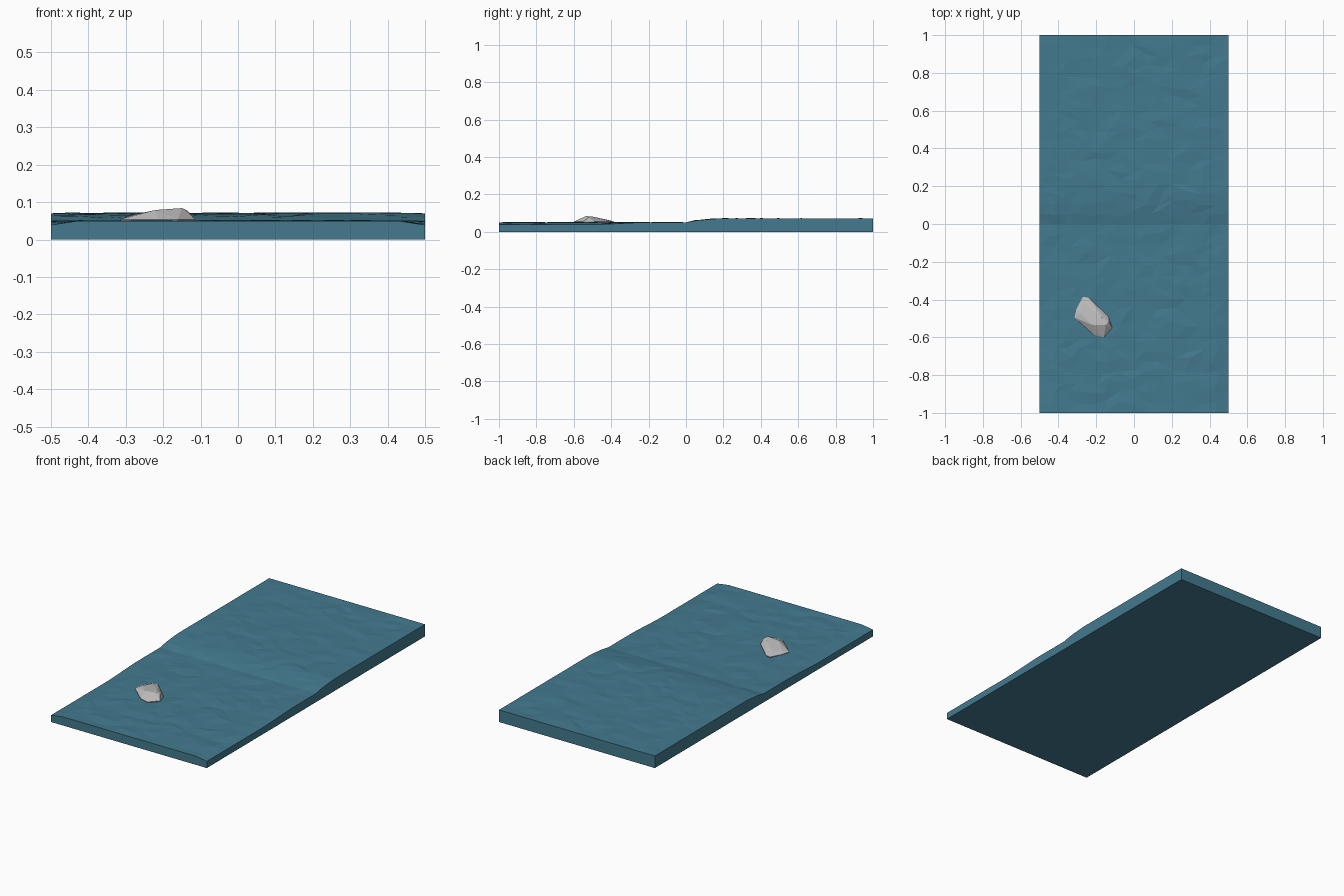
import bpy, bmesh, math, random
from mathutils import Vector

random.seed(7)
cube = bpy.data.objects.get("Cube")
if cube:
    bpy.data.objects.remove(cube, do_unlink=True)


def material(name, rgb):
    m = bpy.data.materials.new(name)
    m.use_nodes = True
    m.diffuse_color = (*rgb, 1)
    m.node_tree.nodes["Principled BSDF"].inputs["Base Color"].default_value = (*rgb, 1)
    return m


def finish(bm, name, mat):
    bmesh.ops.recalc_face_normals(bm, faces=bm.faces)
    mesh = bpy.data.meshes.new(name)
    bm.to_mesh(mesh)
    bm.free()
    mesh.materials.append(mat)
    obj = bpy.data.objects.new(name, mesh)
    bpy.context.collection.objects.link(obj)
    return obj


def smooth(a, b, t):
    t = min(max((t - a) / (b - a), 0), 1)
    return t * t * (3 - 2 * t)


def water_height(x, y):
    # shallow front level, raised back level, rolled-off edges at the front
    z = 0.05 + 0.01 * smooth(0, 0.05, y) + 0.01 * smooth(0.04, 0.17, y)
    z -= 0.011 * smooth(0.42, 0.5, abs(x)) * smooth(0.2, 0.5, -y)
    return z


def water_tile(name, y_mid, mat, n=14):
    bm = bmesh.new()
    bmesh.ops.create_grid(bm, x_segments=n, y_segments=n + 4, size=0.5)
    # faceted ripples: jitter inside, straight outer walls
    for v in bm.verts:
        inside = not v.is_boundary
        if inside:
            v.co.x += random.uniform(-0.02, 0.02)
            v.co.y += random.uniform(-0.016, 0.016)
        v.co.y += y_mid
        ripple = random.uniform(-0.0035, 0.0025) if inside else 0
        v.co.z = water_height(v.co.x, v.co.y) + ripple
    bmesh.ops.triangulate(bm, faces=bm.faces)
    # walls and underside
    rim = [e for e in bm.edges if e.is_boundary]
    new = bmesh.ops.extrude_edge_only(bm, edges=rim)["geom"]
    for v in new:
        if isinstance(v, bmesh.types.BMVert):
            v.co.z = 0
    base = [e for e in new if isinstance(e, bmesh.types.BMEdge)
            and all(v.co.z == 0 for v in e.verts)]
    bmesh.ops.contextual_create(bm, geom=base)
    return finish(bm, name, mat)


water = material("water blue", (0.056, 0.195, 0.275))
stone = material("stone grey", (0.52, 0.51, 0.51))

water_tile("front_water", -0.5, water)
water_tile("back_water", 0.5, water)

# Faceted rock: convex hull of a waterline outline and a sloping crest
outline = [(-0.27, -0.385), (-0.24, -0.39), (-0.135, -0.49), (-0.115, -0.55),
           (-0.16, -0.6), (-0.215, -0.585), (-0.315, -0.495), (-0.305, -0.45)]
crest = [(-0.22, -0.535, 0.079), (-0.15, -0.535, 0.084), (-0.17, -0.495, 0.08),
         (-0.135, -0.52, 0.077), (-0.26, -0.42, 0.064), (-0.285, -0.47, 0.065)]
bm = bmesh.new()
for x, y in outline:
    bm.verts.new((x, y, 0.054))
    bm.verts.new((x * 0.95 - 0.01, y * 0.95 - 0.025, 0.03))
for p in crest:
    bm.verts.new(p)
hull = bmesh.ops.convex_hull(bm, input=bm.verts)
loose = set(hull["geom_interior"] + hull["geom_unused"])
bmesh.ops.delete(bm, geom=[v for v in loose if isinstance(v, bmesh.types.BMVert)], context="VERTS")
finish(bm, "rock", stone)
